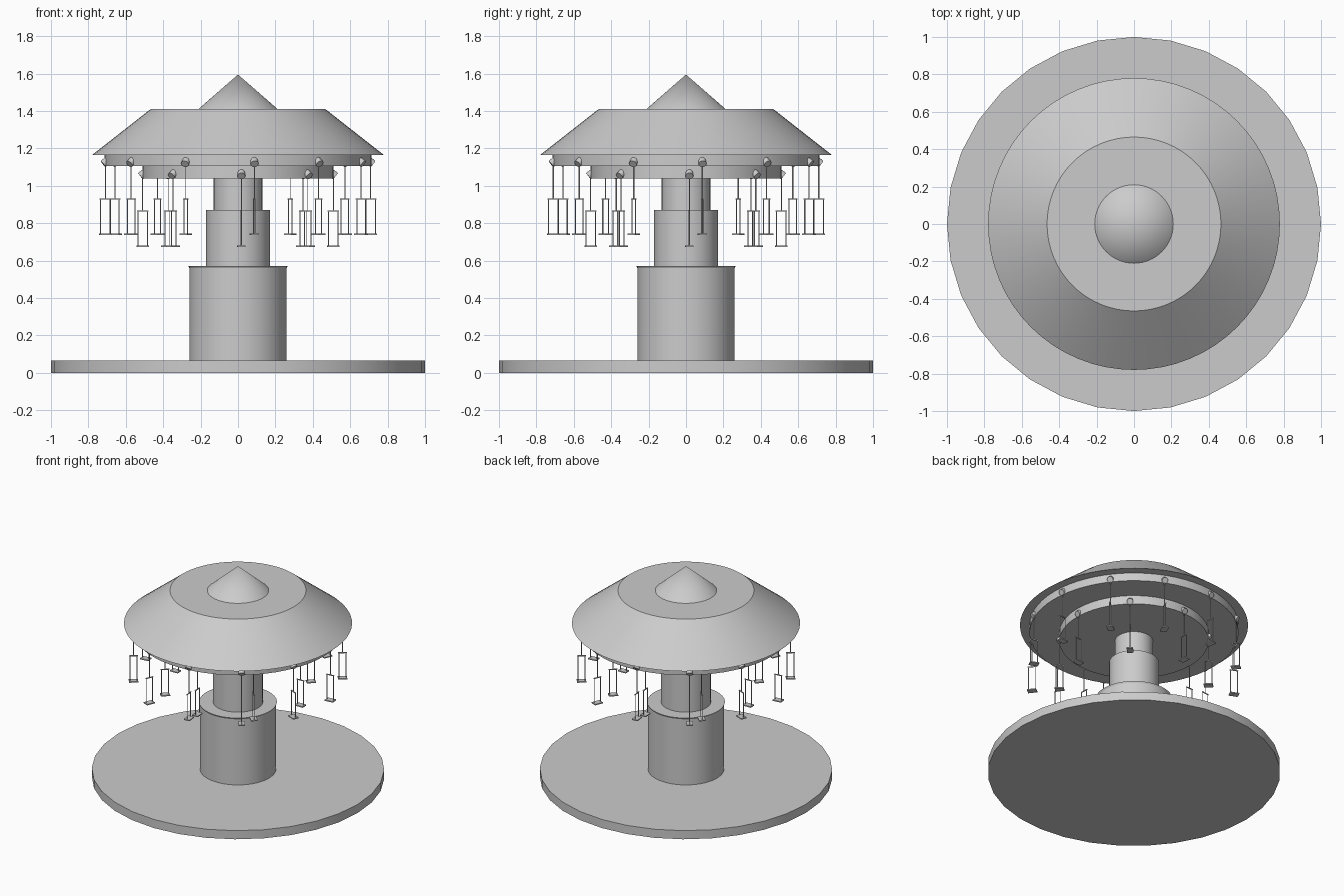
import bpy
from math import radians, sin, cos, pi
from mathutils import Matrix, Vector

if "Cube" in bpy.data.objects:
    bpy.data.objects.remove(bpy.data.objects["Cube"])

grey = bpy.data.materials.new("plain grey")
grey.diffuse_color = (0.6, 0.6, 0.6, 1)
grey.use_nodes = True
grey.node_tree.nodes["Principled BSDF"].inputs["Base Color"].default_value = grey.diffuse_color


def finish(ob, name, smooth=True):
    ob.name = name
    ob.data.materials.append(grey)
    if smooth:
        bpy.ops.object.shade_smooth_by_angle(angle=radians(35))
    return ob


def frustum(name, r1, r2, z1, z2, sides=64, smooth=True):
    bpy.ops.mesh.primitive_cone_add(vertices=sides, radius1=r1, radius2=r2,
                                    depth=z2 - z1, location=(0, 0, (z1 + z2) / 2))
    return finish(bpy.context.object, name, smooth)


def box(name, loc, size, angle):
    bpy.ops.mesh.primitive_cube_add(size=1, location=loc, rotation=(0, 0, angle))
    bpy.context.object.scale = size
    return finish(bpy.context.object, name, False)


def rod(name, a, b, radius, sides):
    a, b = Vector(a), Vector(b)
    bpy.ops.mesh.primitive_cylinder_add(vertices=sides, radius=radius, depth=(b - a).length,
                                        location=(a + b) / 2)
    ob = bpy.context.object
    ob.rotation_euler = (b - a).to_track_quat('Z', 'Y').to_euler()
    return finish(ob, name)


# Platform and stepped centre column
frustum("platform", 1.0, 1.0, 0, 0.065, 32)
frustum("pedestal", 0.26, 0.26, 0.065, 0.57)
frustum("pedestal_lip", 0.26, 0.266, 0.56, 0.572)
frustum("lower_column", 0.17, 0.17, 0.57, 0.87)
frustum("upper_column", 0.13, 0.13, 0.87, 1.05)

# Canopy with two drums below and a pointed cap
frustum("inner_drum", 0.51, 0.51, 1.04, 1.105)
frustum("outer_drum", 0.715, 0.715, 1.105, 1.165)
frustum("canopy", 0.78, 0.465, 1.165, 1.412)
frustum("cap", 0.21, 0.0, 1.412, 1.595)


def swing(prefix, r, angle, z):
    """One lamp-shaped hanger, a rope, and a radial seat frame below it."""
    d = Vector((sin(angle), -cos(angle), 0))
    turn = angle - pi / 2

    def at(radius, height):
        return d * radius + Vector((0, 0, height))

    rod(prefix + "_hanger", at(r - 0.022, z + 0.018), at(r + 0.012, z - 0.008), 0.021, 16)
    rod(prefix + "_rope", at(r, z), at(r, z - 0.195), 0.003, 6)
    box(prefix + "_top_bar", at(r, z - 0.195), (0.06, 0.006, 0.006), turn)
    for s in (-1, 1):
        rod(prefix + "_upright", at(r + s * 0.025, z - 0.195), at(r + s * 0.025, z - 0.383), 0.003, 6)
    box(prefix + "_seat", at(r, z - 0.384), (0.064, 0.044, 0.008), turn)


# Outer ring of twelve swings, inner ring of eight
for i in range(12):
    swing("outer", 0.715, radians(7 + 30 * i), 1.125)
for i in range(8):
    swing("inner", 0.51, radians(2 + 45 * i), 1.06)
